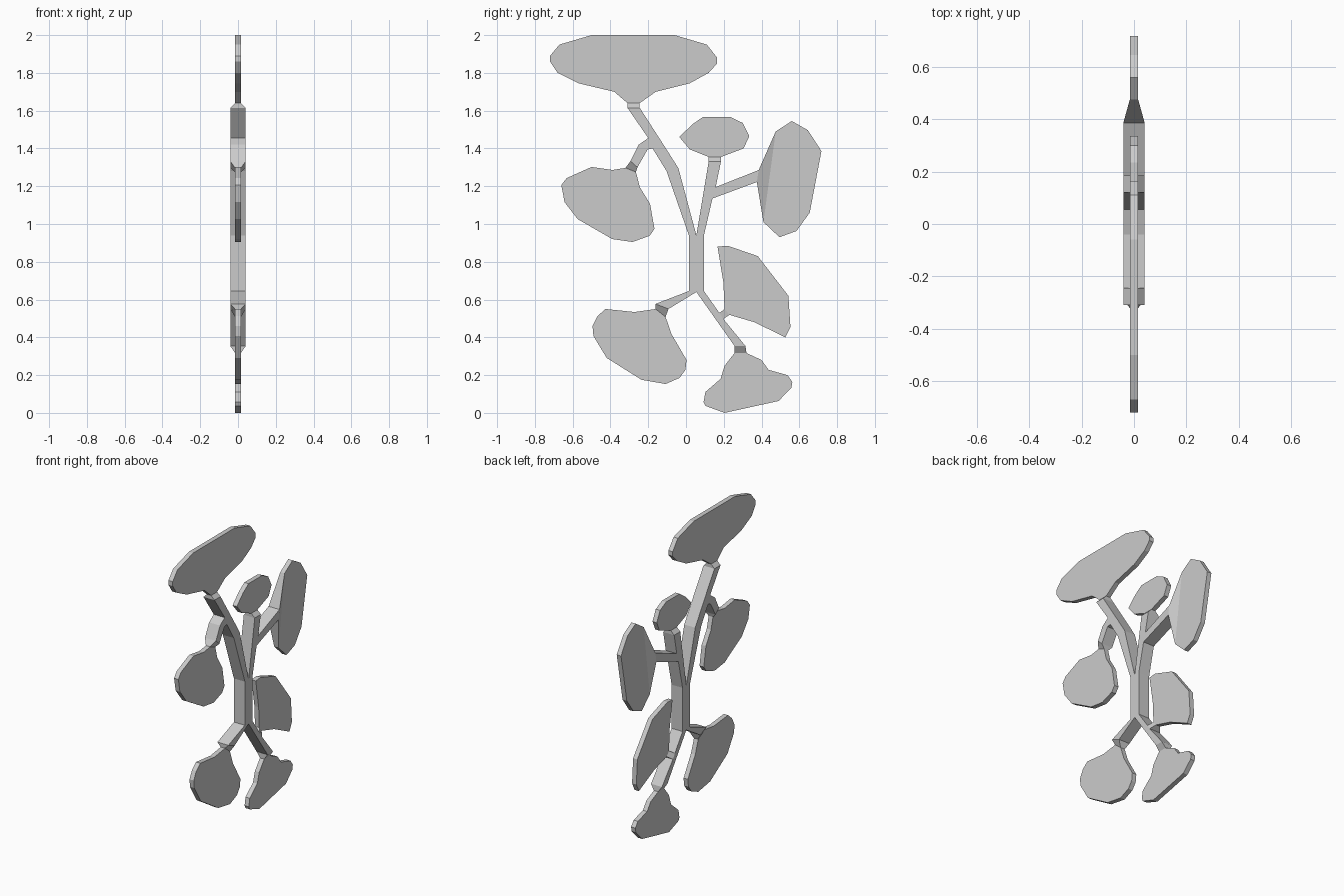
import bpy
import bmesh

cube = bpy.data.objects.get("Cube")
if cube:
    bpy.data.objects.remove(cube, do_unlink=True)

STEM_HALF = 0.041   # half thickness of the stem
LEAF_HALF = 0.016   # half thickness of the leaves

grey = bpy.data.materials.new("plain grey")
grey.use_nodes = True
colour = (0.6, 0.6, 0.6, 1)
grey.diffuse_color = colour
grey.node_tree.nodes["Principled BSDF"].inputs["Base Color"].default_value = colour


def finish(name, bm):
    """Turn the bmesh into a flat shaded object."""
    bmesh.ops.recalc_face_normals(bm, faces=bm.faces)
    mesh = bpy.data.meshes.new(name)
    bm.to_mesh(mesh)
    bm.free()
    mesh.materials.append(grey)
    obj = bpy.data.objects.new(name, mesh)
    bpy.context.collection.objects.link(obj)
    return obj


def both_sides(bm, points, half):
    """Vertices of a side outline on the left and on the right."""
    left = [bm.verts.new((half, y, z)) for y, z in points]
    right = [bm.verts.new((-half, y, z)) for y, z in points]
    return left, right


def wall(bm, left, right, i, j):
    bm.faces.new((left[i], left[j], right[j], right[i]))


def make_leaf(name, outline, joint):
    """Flat leaf whose first and last outline points widen into the stem joint."""
    bm = bmesh.new()
    left, right = both_sides(bm, outline, LEAF_HALF)
    bm.faces.new(left)
    bm.faces.new(reversed(right))
    for i in range(len(outline) - 1):
        wall(bm, left, right, i, i + 1)
    # flared neck, open at both ends
    wide_left, wide_right = both_sides(bm, joint, STEM_HALF)
    neck_left = [left[-1], *wide_left, left[0]]
    neck_right = [right[-1], *wide_right, right[0]]
    bm.faces.new(neck_left)
    bm.faces.new(reversed(neck_right))
    wall(bm, neck_left, neck_right, 0, 1)
    wall(bm, neck_left, neck_right, 2, 3)
    return finish(name, bm)


def make_stem(name, outline, joints):
    """Forked slab, open where a leaf neck joins on."""
    bm = bmesh.new()
    left, right = both_sides(bm, outline, STEM_HALF)
    bm.faces.new(left)
    bm.faces.new(reversed(right))
    open_edges = [set(joint) for joint in joints]
    count = len(outline)
    for i in range(count):
        j = (i + 1) % count
        if {outline[i], outline[j]} not in open_edges:
            wall(bm, left, right, i, j)
    return finish(name, bm)


# Where each leaf meets the stem, as (y, z)
crown = [(-.31, 1.615), (-.245, 1.615)]
bud = [(.185, 1.33), (.12, 1.33)]
upper_back = [(.375, 1.222), (.385, 1.286)]
upper_front = [(-.294, 1.333), (-.257, 1.3)]
lower_back = [(.198, .497), (.177, .529)]
lower_front = [(-.161, .577), (-.093, .55)]
foot = [(.257, .354), (.315, .354)]
joints = [crown, bud, upper_back, upper_front, lower_back, lower_front, foot]

# Trunk with forked branches above and below
make_stem("stem", [
    (.015, .94), (-.103, 1.28), (-.177, 1.4), (-.203, 1.395),
    upper_front[1], upper_front[0], (-.25, 1.42), (-.2, 1.455),
    crown[0], crown[1], (-.1, 1.39), (-.04, 1.295), (.055, .94),
    bud[1], bud[0], (.157, 1.195), upper_back[1], upper_back[0],
    (.14, 1.135), (.095, .94), (.095, .645),
    lower_back[1], lower_back[0], foot[1], foot[0],
    (.055, .64), lower_front[1], lower_front[0], (.015, .645),
], joints)

# Wide leaf at the top
make_leaf("crown_leaf", [
    (-.245, 1.64), (-.16, 1.7), (.02, 1.745), (.12, 1.8), (.165, 1.85),
    (.165, 1.88), (.11, 1.95), (-.06, 2), (-.5, 2), (-.67, 1.95),
    (-.72, 1.89), (-.72, 1.86), (-.68, 1.8), (-.57, 1.745), (-.38, 1.7),
    (-.31, 1.64),
], crown)

# Small leaf in the middle
make_leaf("bud_leaf", [
    (.12, 1.355), (.02, 1.395), (-.035, 1.46), (.03, 1.525), (.09, 1.567),
    (.235, 1.567), (.3, 1.535), (.335, 1.465), (.305, 1.4), (.185, 1.355),
], bud)

# Leaves at the back
make_leaf("upper_back_leaf", [
    (.475, 1.49), (.56, 1.545), (.645, 1.497), (.717, 1.386),
    (.655, 1.06), (.585, .963), (.495, .93), (.41, 1.01),
], upper_back)
make_leaf("lower_back_leaf", [
    (.204, .55), (.198, .69), (.167, .88), (.22, .885), (.38, .83),
    (.542, .62), (.553, .455), (.526, .4), (.362, .48), (.23, .519),
], lower_back)

# Leaves at the front
make_leaf("upper_front_leaf", [
    (-.265, 1.275), (-.245, 1.196), (-.19, 1.106), (-.167, .974),
    (-.193, .937), (-.283, .905), (-.39, .92), (-.574, 1.026),
    (-.643, 1.116), (-.66, 1.206), (-.632, 1.243), (-.5, 1.302),
    (-.39, 1.286), (-.32, 1.297),
], upper_front)
make_leaf("lower_front_leaf", [
    (-.108, .508), (-.077, .418), (.003, .28), (-.003, .228), (-.034, .185),
    (-.108, .153), (-.235, .175), (-.42, .291), (-.49, .407), (-.495, .46),
    (-.468, .513), (-.426, .55), (-.273, .534), (-.161, .55),
], lower_front)

# Leaf at the bottom
make_leaf("foot_leaf", [
    (.32, .317), (.4, .28), (.437, .228), (.537, .2), (.563, .164),
    (.558, .132), (.49, .063), (.204, 0), (.103, .037), (.093, .058),
    (.103, .111), (.183, .18), (.204, .249), (.257, .317),
], foot)
